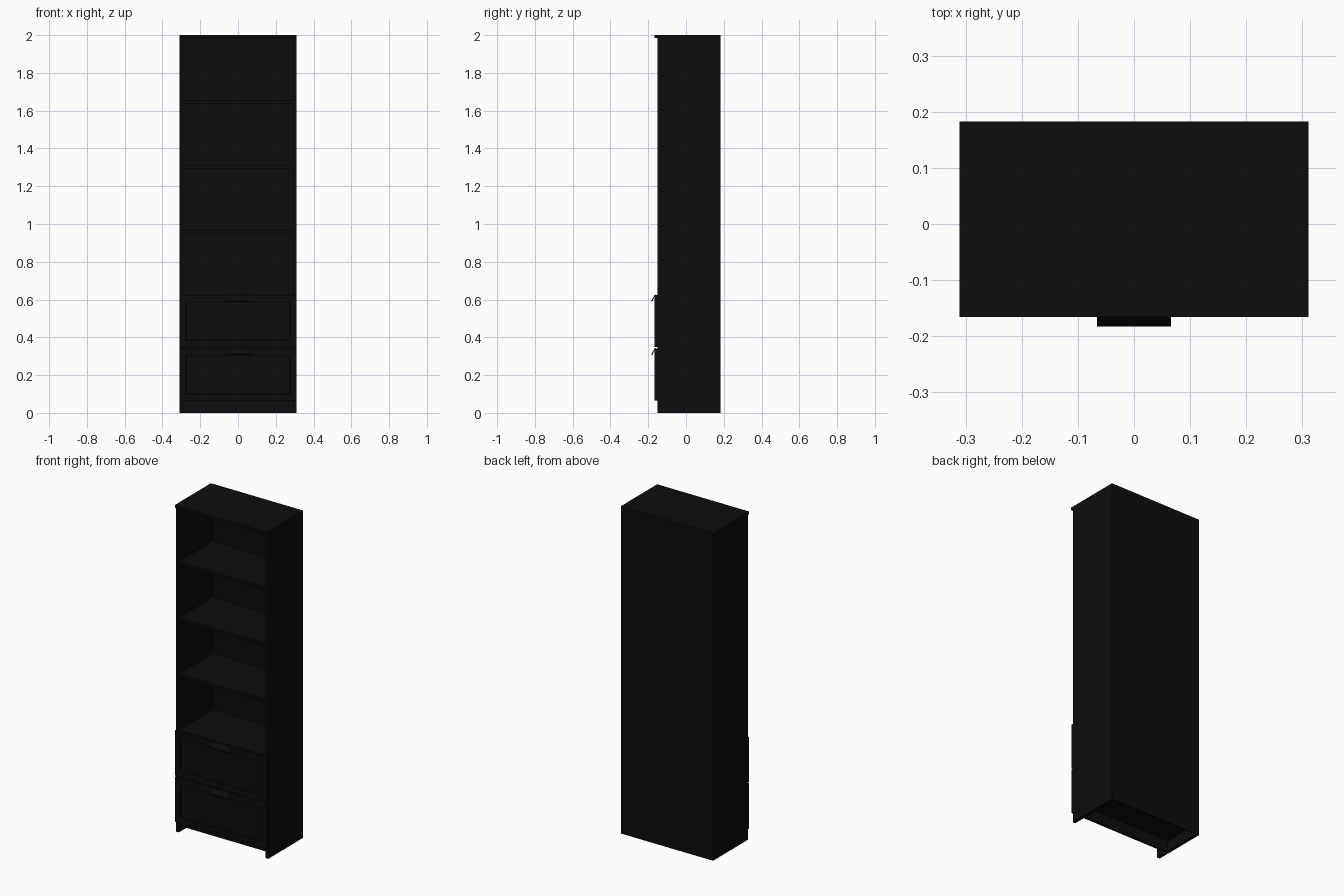
import bpy, bmesh

if "Cube" in bpy.data.objects:
    bpy.data.objects.remove(bpy.data.objects["Cube"])

black = bpy.data.materials.new("black_brown_finish")
black.diffuse_color = (0.004, 0.004, 0.004, 1)
black.use_nodes = True
black.node_tree.nodes["Principled BSDF"].inputs["Base Color"].default_value = black.diffuse_color

W, BACK, FRONT, LIP, T = 0.311, 0.183, -0.152, -0.166, 0.018


def finish(name, bm):
    bmesh.ops.recalc_face_normals(bm, faces=bm.faces)
    me = bpy.data.meshes.new(name)
    bm.to_mesh(me)
    bm.free()
    me.materials.append(black)
    ob = bpy.data.objects.new(name, me)
    bpy.context.collection.objects.link(ob)
    return ob


def cube(x0, x1, y0, y1, z0, z1):
    bm = bmesh.new()
    bmesh.ops.create_cube(bm, size=1)
    for v in bm.verts:
        v.co.x = x1 if v.co.x > 0 else x0
        v.co.y = y1 if v.co.y > 0 else y0
        v.co.z = z1 if v.co.z > 0 else z0
    return bm


def box(name, *b):
    return finish(name, cube(*b))


# Carcass: sides, top, back, base and recessed toe kick
TOP = 2 - 0.016
for side, x in (("left", -W), ("right", W - T)):
    box(side + "_side", x, x + T, FRONT, BACK, 0, TOP)
box("top_board", -W, W, LIP, BACK, TOP, 2)
IN = W - T
box("back_panel", -IN, IN, BACK - 0.006, BACK, 0, TOP)
box("base_board", -IN, IN, FRONT, BACK - 0.006, 0.065, 0.065 + T)
box("toe_kick", -IN, IN, FRONT + 0.072, FRONT + 0.072 + T, 0, 0.065)

# Shelves; the lowest is the deck above the drawers
for i, z in enumerate((0.625, 0.968, 1.311, 1.654)):
    box(f"shelf_{i}", -IN, IN, FRONT, BACK - 0.006, z - T, z)


# Drawer fronts with a sunken panel, drawer body and a slanted pull tab
def drawer(name, z0, z1):
    bm = cube(-W + 0.001, W - 0.001, LIP, FRONT, z0, z1)
    bm.normal_update()
    face = min(bm.faces, key=lambda f: f.calc_center_median().y)
    bmesh.ops.inset_region(bm, faces=[face], thickness=0.05)
    bm.normal_update()
    bmesh.ops.inset_region(bm, faces=[face], thickness=0.002, depth=-0.008)
    finish(name + "_front", bm)
    box(name + "_body", -IN + 0.01, IN - 0.01, FRONT, BACK - 0.03,
        z0 + 0.025, z1 - 0.03)
    prof = [(LIP + 0.008, z1), (LIP + 0.008, z1 + 0.003), (LIP, z1 + 0.002),
            (-0.183, z1 - 0.029), (-0.181, z1 - 0.034), (-0.178, z1 - 0.032),
            (LIP, z1 - 0.006), (LIP, z1)]
    bm = bmesh.new()
    f = bm.faces.new([bm.verts.new((-0.066, y, z)) for y, z in prof])
    ext = bmesh.ops.extrude_face_region(bm, geom=[f], use_keep_orig=True)
    bmesh.ops.translate(bm, vec=(0.132, 0, 0),
                        verts=[g for g in ext["geom"] if isinstance(g, bmesh.types.BMVert)])
    finish(name + "_handle", bm)


drawer("lower_drawer", 0.065, 0.34)
drawer("upper_drawer", 0.348, 0.623)
